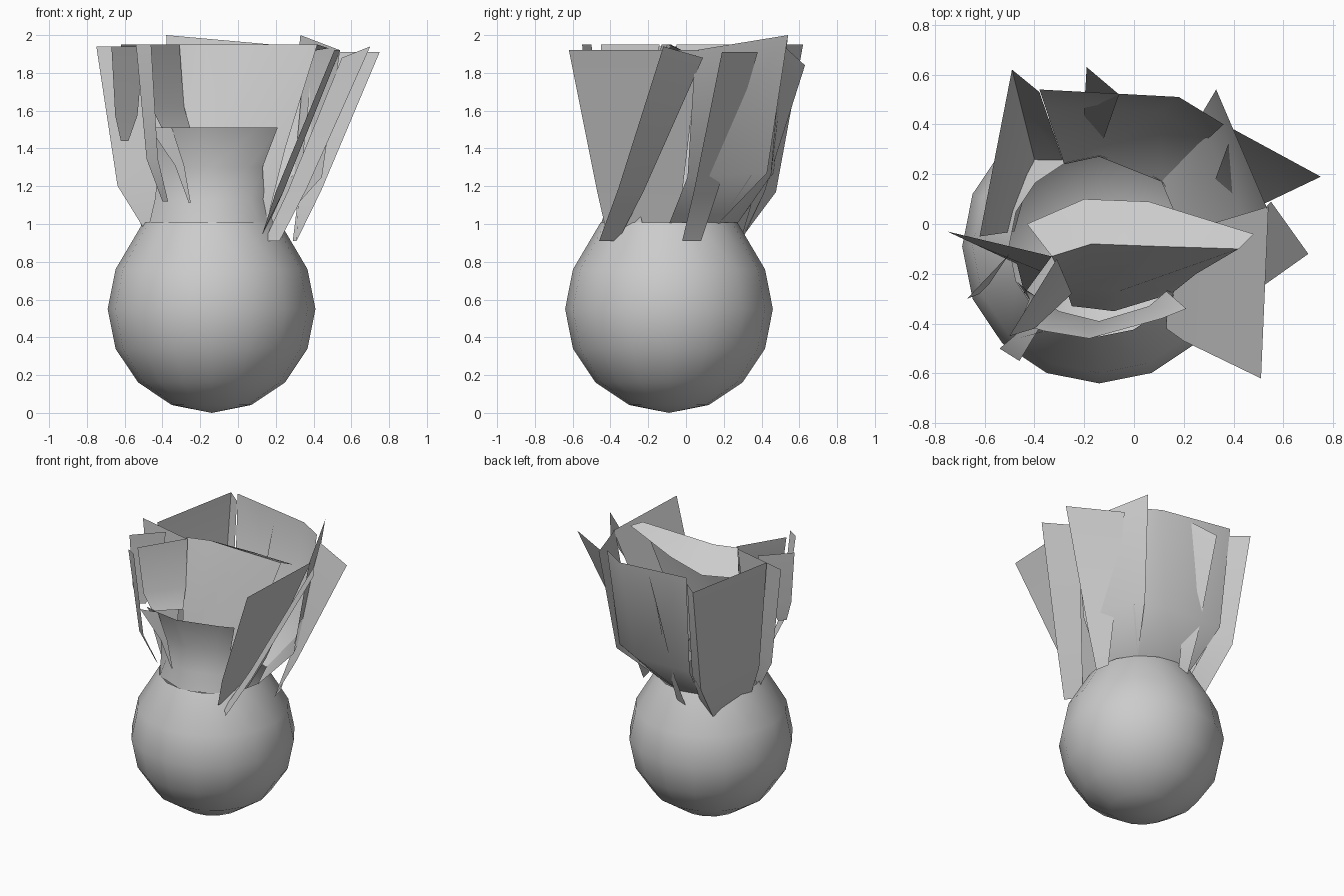
import bpy
import bmesh
from mathutils import Vector

cube = bpy.data.objects.get("Cube")
if cube:
    bpy.data.objects.remove(cube, do_unlink=True)

grey = bpy.data.materials.new("plain_grey")
grey.use_nodes = True
colour = (0.6, 0.6, 0.6, 1)
grey.diffuse_color = colour
grey.node_tree.nodes["Principled BSDF"].inputs["Base Color"].default_value = colour

BODY_CENTRE = Vector((-0.14, -0.09, 0.55))
BODY_RADIUS = 0.55


def finish(name, bm, angle):
    mesh = bpy.data.meshes.new(name)
    bm.to_mesh(mesh)
    bm.free()
    obj = bpy.data.objects.new(name, mesh)
    bpy.context.collection.objects.link(obj)
    mesh.materials.append(grey)
    bpy.ops.object.select_all(action="DESELECT")
    obj.select_set(True)
    bpy.context.view_layer.objects.active = obj
    bpy.ops.object.shade_smooth_by_angle(angle=angle)
    return obj


def sheet(name, rows):
    """Thin open surface through rows of points, listed from foot to tip."""
    bm = bmesh.new()
    grid = [[bm.verts.new(point) for point in row] for row in rows]
    for low, high in zip(grid, grid[1:]):
        for i in range(len(low) - 1):
            bm.faces.new((low[i], low[i + 1], high[i + 1], high[i]))
    return finish(name, bm, 0.7)


def level(height, *points):
    return [Vector((x, y, height)) for x, y in points]


def leaf(name, foot, tip, bend=0.6, rise=0.27):
    """Leaf that spreads quickly above its foot and then climbs steeply."""
    middle = []
    for low, high in zip(foot, tip):
        point = low.lerp(high, bend)
        point.z = low.z + (high.z - low.z) * rise
        middle.append(point)
    sheet(name, [foot, middle, tip])


# Round body, open at the crown
bm = bmesh.new()
bmesh.ops.create_uvsphere(bm, u_segments=16, v_segments=8, radius=BODY_RADIUS)
crown = [v for v in bm.verts if v.co.z > BODY_RADIUS * 0.8]
bmesh.ops.delete(bm, geom=crown, context="VERTS")
for v in bm.verts:
    if v.co.z > BODY_RADIUS * 0.6:
        v.co.x *= 0.93
        v.co.y *= 0.93
        v.co.z += 0.07
    v.co += BODY_CENTRE
finish("round_body", bm, 1.2)

# Flared collar on the front of the body
sheet("front_collar", [
    level(1.0, (-0.47, -0.23), (-0.39, -0.35), (-0.14, -0.45), (0.11, -0.35), (0.19, -0.23)),
    level(1.13, (-0.44, -0.26), (-0.34, -0.35), (-0.14, -0.41), (0.07, -0.35), (0.14, -0.26)),
    level(1.3, (-0.42, -0.3), (-0.3, -0.35), (-0.14, -0.39), (0.06, -0.33), (0.13, -0.27)),
    level(1.51, (-0.46, -0.4), (-0.36, -0.43), (-0.18, -0.46), (0.11, -0.38), (0.21, -0.34)),
])

# Broad inner leaf whose tip folds over and down at the back
sheet("inner_leaf", [
    level(1.0, (-0.25, -0.33), (-0.16, -0.34), (-0.08, -0.35), (0.15, -0.28)),
    level(1.4, (-0.28, -0.24), (-0.17, -0.26), (-0.06, -0.27), (0.25, -0.2)),
    level(1.95, (-0.33, -0.13), (-0.17, -0.08), (0.1, -0.09), (0.42, -0.1)),
    level(1.8, (-0.43, 0.0), (-0.2, 0.1)) + level(1.86, (0.06, 0.09)) + level(1.93, (0.48, -0.04)),
])

# Right-hand leaves in the +x direction
sheet("front_side_leaf", [
    level(0.95, (0.13, -0.42), (0.14, -0.1)),
    level(1.17, (0.2, -0.47), (0.24, -0.02)),
    level(1.92, (0.51, -0.62), (0.54, 0.07)),
])
leaf("middle_side_strip",
     foot=level(0.91, (0.22, -0.46), (0.14, -0.36)),
     tip=level(1.94, (0.7, -0.12)) + level(1.88, (0.55, 0.09)), bend=0.3)
leaf("rear_side_strip",
     foot=level(0.91, (0.31, -0.02), (0.29, 0.08)),
     tip=level(1.91, (0.75, 0.19), (0.4, 0.38)), bend=0.3)
leaf("rear_corner_leaf",
     foot=level(1.0, (0.22, -0.09), (0.11, 0.17)),
     tip=level(1.92, (0.54, 0.05)) + level(2.0, (0.33, 0.54)), bend=0.7)

# Back leaves
leaf("broad_back_leaf",
     foot=level(1.0, (0.11, 0.17), (-0.14, 0.27), (-0.28, 0.24)),
     tip=level(1.95, (0.36, 0.4), (0.18, 0.51)) + level(2.0, (-0.38, 0.54)), bend=0.75)
leaf("narrow_back_leaf",
     foot=level(0.92, (-0.14, 0.29), (-0.21, 0.3)),
     tip=level(1.94, (-0.06, 0.52)) + level(1.84, (-0.19, 0.63)), bend=0.35)

# Left-hand leaves in the -x direction
leaf("broad_left_leaf",
     foot=level(0.96, (-0.28, 0.24)) + level(0.88, (-0.4, 0.26), (-0.48, -0.03)),
     tip=level(1.95, (-0.38, 0.53), (-0.49, 0.62), (-0.62, -0.05)))
leaf("outer_left_leaf",
     foot=level(0.93, (-0.47, -0.16), (-0.44, -0.28)),
     tip=level(1.94, (-0.75, -0.03), (-0.33, -0.13)))

# Short pointed blades at the front left corner
leaf("corner_blade",
     foot=level(1.44, (-0.62, -0.28), (-0.58, -0.24)),
     tip=level(1.94, (-0.67, -0.3), (-0.5, -0.12)))
leaf("outer_blade",
     foot=level(1.12, (-0.4, -0.38), (-0.37, -0.4)),
     tip=level(1.95, (-0.54, -0.5), (-0.46, -0.55)))
leaf("inner_blade",
     foot=level(1.5, (-0.4, -0.42), (-0.25, -0.28)),
     tip=level(1.95, (-0.5, -0.45), (-0.31, -0.14)))
leaf("low_blade",
     foot=level(1.11, (-0.26, -0.4), (-0.25, -0.4)),
     tip=level(1.51, (-0.47, -0.46), (-0.35, -0.43)), bend=0.35, rise=0.5)
